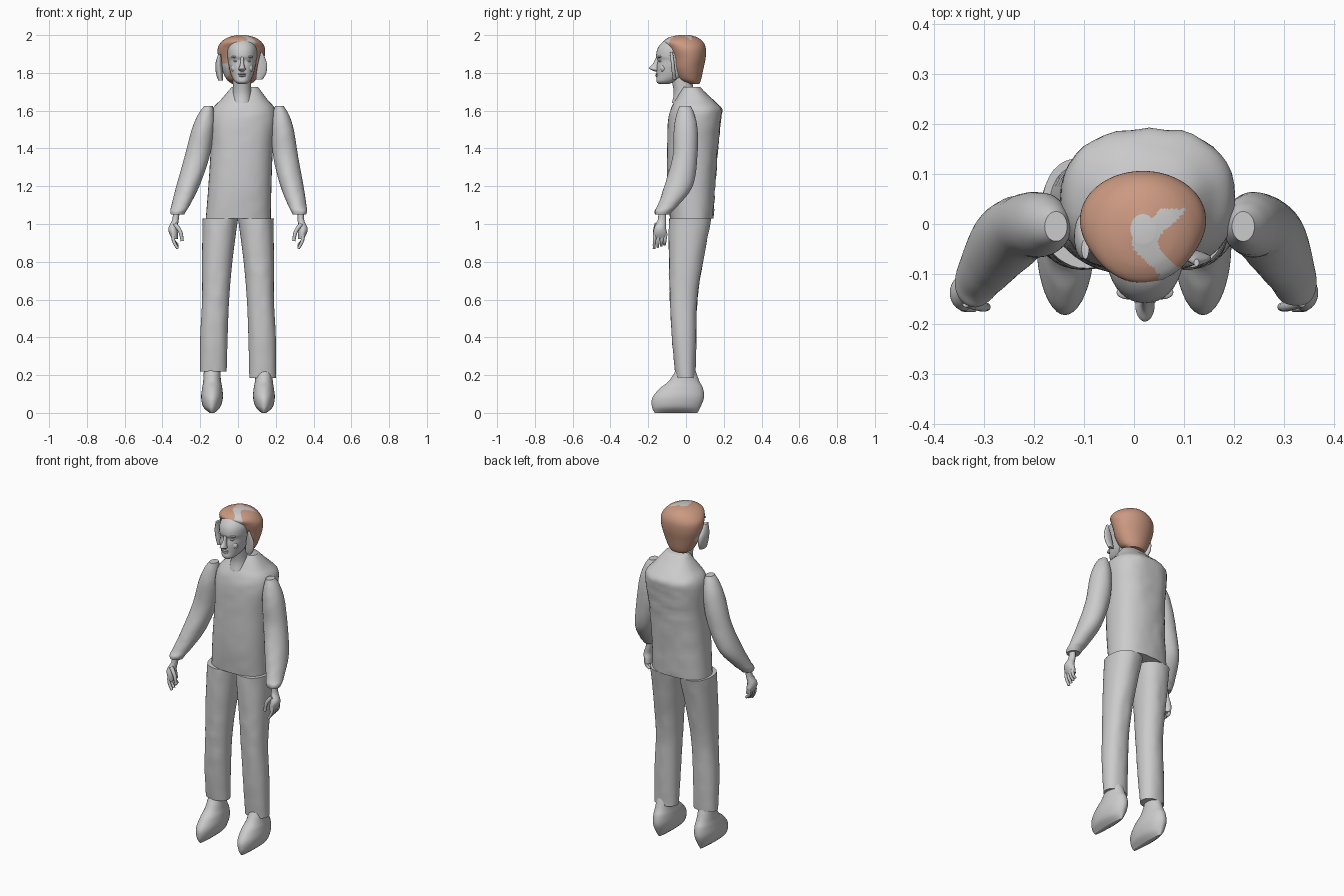
import bpy
import bmesh
import math
from mathutils import Vector, noise

default_cube = bpy.data.objects.get("Cube")
if default_cube:
    bpy.data.objects.remove(default_cube, do_unlink=True)


def make_material(name, colour):
    material = bpy.data.materials.new(name)
    material.use_nodes = True
    material.diffuse_color = (*colour, 1)
    shader = material.node_tree.nodes["Principled BSDF"]
    shader.inputs["Base Color"].default_value = (*colour, 1)
    shader.inputs["Roughness"].default_value = 0.8
    return material


GREY = make_material("plain grey", (0.6, 0.6, 0.6))
HAIR = make_material("copper hair", (0.6, 0.32, 0.22))


def finish(obj, material):
    obj.data.materials.append(material)
    bpy.ops.object.select_all(action="DESELECT")
    obj.select_set(True)
    bpy.context.view_layer.objects.active = obj
    bpy.ops.object.shade_smooth_by_angle(angle=math.radians(50))
    return obj


def catmull(a, b, c, d, t):
    """Smooth blend from b to c."""
    return b + 0.5 * t * (c - a + t * (2*a - 5*b + 4*c - d + t * (3*(b - c) + d - a)))


def smooth_rows(rows, steps):
    result = []
    for i in range(len(rows) - 1):
        around = (rows[max(i - 1, 0)], rows[i], rows[i + 1], rows[min(i + 2, len(rows) - 1)])
        for k in range(steps):
            result.append([catmull(*values, k / steps) for values in zip(*around)])
    return result + [list(rows[-1])]


def lean(z):
    """The upper body sits slightly to its left."""
    return 0.05 * max(0, z - 1)


def loft(name, rows, material=GREY, side=1, power=2.0, segments=40, steps=6,
         wrinkle=0, shift=None):
    """Skin horizontal oval slices given as (z, x min, x max, y min, y max)."""
    bm = bmesh.new()
    rings = []
    for z, x0, x1, y0, y1 in smooth_rows(rows, steps):
        ring = []
        for k in range(segments):
            angle = math.tau * k / segments
            c, s = math.cos(angle), math.sin(angle)
            px = math.copysign(abs(c) ** (2 / power), c)
            py = math.copysign(abs(s) ** (2 / power), s)
            x = side * ((x0 + x1) / 2 + px * (x1 - x0) / 2)
            y = (y0 + y1) / 2 + py * (y1 - y0) / 2
            fold = 1 + wrinkle * noise.noise(Vector((x, y, z)) * 22)
            x += (lean(z) if shift is None else shift)
            ring.append(bm.verts.new((x, y * fold, z)))
        rings.append(ring)
    for low, high in zip(rings, rings[1:]):
        for k in range(segments):
            n = (k + 1) % segments
            bm.faces.new((low[k], low[n], high[n], high[k]))
    bm.faces.new(rings[0][::-1])
    bm.faces.new(rings[-1])
    bmesh.ops.recalc_face_normals(bm, faces=bm.faces)
    mesh = bpy.data.meshes.new(name)
    bm.to_mesh(mesh)
    bm.free()
    obj = bpy.data.objects.new(name, mesh)
    bpy.context.collection.objects.link(obj)
    return finish(obj, material)


def ball(name, centre, size):
    bpy.ops.mesh.primitive_uv_sphere_add(segments=20, ring_count=12, radius=1, location=centre)
    obj = bpy.context.object
    obj.name = name
    obj.scale = size
    return finish(obj, GREY)


def finger(name, points, radius):
    """Rounded tapering digit along a path."""
    curve = bpy.data.curves.new(name, "CURVE")
    curve.dimensions = "3D"
    curve.bevel_depth = radius
    curve.bevel_resolution = 3
    curve.use_fill_caps = True
    spline = curve.splines.new("BEZIER")
    spline.bezier_points.add(len(points) - 1)
    for i, (bp, p) in enumerate(zip(spline.bezier_points, points)):
        bp.co = p
        bp.radius = 1 - 0.3 * i / (len(points) - 1)
        bp.handle_left_type = bp.handle_right_type = "AUTO"
    obj = bpy.data.objects.new(name, curve)
    bpy.context.collection.objects.link(obj)
    curve.materials.append(GREY)
    return obj


# Torso with sloping shoulders, and neck
loft("torso", [
    (1.03, -.172, .172, -.085, .145), (1.2, -.167, .167, -.1, .155),
    (1.4, -.165, .165, -.1, .17), (1.54, -.175, .175, -.095, .185),
    (1.61, -.165, .165, -.08, .188), (1.66, -.122, .122, -.055, .14),
    (1.725, -.07, .07, -.015, .075)], power=2.4, wrinkle=.04)
loft("neck", [(1.64, -.055, .055, -.075, .05), (1.7, -.048, .048, -.065, .04),
              (1.8, -.048, .048, -.085, .03)], shift=.022)

# Limbs, mirrored
for side, word in ((1, "left"), (-1, "right")):
    cuff = .185 if side > 0 else .22
    loft(word + "_trouser_leg", [
        (cuff, .06, .2, -.055, .05), (.4, .055, .2, -.075, .055),
        (.6, .047, .19, -.085, .06), (.8, .03, .19, -.09, .09),
        (1.03, 0, .188, -.09, .135)], side=side, power=2.2, wrinkle=.05)
    loft(word + "_foot", [
        (0, .125, .15, -.165, .06), (.03, .094, .183, -.18, .076),
        (.08, .08, .195, -.178, .095), (.13, .083, .19, -.138, .09),
        (.17, .09, .184, -.09, .07), (.24, .095, .18, -.045, .045)], side=side)
    loft(word + "_sleeve", [
        (1.05, .287, .358, -.163, -.088), (1.07, .277, .362, -.165, -.07),
        (1.1, .26, .357, -.15, -.04), (1.2, .215, .337, -.115, .035),
        (1.35, .17, .302, -.072, .06), (1.5, .152, .27, -.065, .062),
        (1.58, .155, .24, -.05, .045), (1.625, .165, .21, -.035, .025)],
        side=side, wrinkle=.03)
    loft(word + "_palm", [
        (.92, .318, .348, -.17, -.1), (.95, .318, .364, -.174, -.1),
        (.98, .32, .368, -.168, -.106), (1.02, .315, .35, -.15, -.106),
        (1.07, .312, .346, -.145, -.105)], side=side, segments=24)
    for i, y in enumerate((-.163, -.144, -.125, -.108)):
        tip = .87 + .007 * i
        finger(f"{word}_finger_{i + 1}", [
            (side * .343, y, .95), (side * .34, y - .004, .91),
            (side * .32, y - .006, tip)], .0105)
    finger(word + "_thumb", [
        (side * .335, -.155, 1), (side * .306, -.165, .96),
        (side * .295, -.166, .91)], .012)

# Head and face
MID = .022
loft("head", [
    (1.742, -.022, .022, -.145, -.09), (1.755, -.04, .04, -.157, -.05),
    (1.785, -.057, .057, -.155, .01), (1.83, -.069, .069, -.155, .04),
    (1.865, -.075, .075, -.15, .06), (1.89, -.079, .079, -.158, .07),
    (1.93, -.078, .078, -.15, .07), (1.965, -.062, .062, -.122, .05),
    (1.985, -.035, .035, -.08, .02)], power=2.2, shift=MID)
loft("nose", [
    (1.808, -.009, .009, -.165, -.14), (1.818, -.019, .019, -.188, -.14),
    (1.828, -.016, .016, -.195, -.14), (1.85, -.01, .01, -.174, -.14),
    (1.885, -.008, .008, -.158, -.14)], segments=20, shift=MID)
ball("upper_lip", (MID, -.154, 1.794), (.022, .009, .005))
ball("lower_lip", (MID, -.154, 1.784), (.018, .009, .005))
for side, word in ((1, "left"), (-1, "right")):
    ball(word + "_eye", (MID + side * .032, -.133, 1.862), (.014, .012, .007))
    ball(word + "_brow", (MID + side * .033, -.137, 1.885), (.024, .014, .006))
    ball(word + "_cheek", (MID + side * .037, -.121, 1.825), (.022, .018, .022))

# Hair cap, with bare streaks over the crown
hair = loft("hair", [
    (1.742, -.05, .05, .015, .07), (1.765, -.078, .078, -.04, .08),
    (1.82, -.105, .105, -.068, .092), (1.88, -.122, .122, -.078, .104),
    (1.93, -.125, .125, -.098, .105), (1.965, -.105, .105, -.118, .09),
    (1.988, -.07, .07, -.09, .06), (2, -.025, .025, -.04, .02)],
    HAIR, segments=96, steps=10, shift=.018)
hair.data.materials.append(GREY)
for face in hair.data.polygons:
    x, y, z = face.center
    streak = abs(x - .05 - .028 * math.sin(42 * y)) < .026 and y < .03 and z > 1.93
    bald_side = x < -.05 and y < .02 + .02 * math.sin(90 * z) and 1.78 < z < 1.85
    face.material_index = int(streak or bald_side)

# Loose locks beside the face
loft("right_lock", [
    (1.76, .085, .11, -.06, .0), (1.8, .085, .122, -.065, .02),
    (1.85, .09, .124, -.07, .015), (1.9, .095, .11, -.07, -.03)],
    side=-1, segments=20, shift=.005)
loft("left_lock", [
    (1.765, .09, .125, -.07, -.05), (1.8, .092, .145, -.075, -.055),
    (1.85, .1, .148, -.08, -.06), (1.91, .115, .125, -.085, -.07)],
    segments=20, shift=.005)
